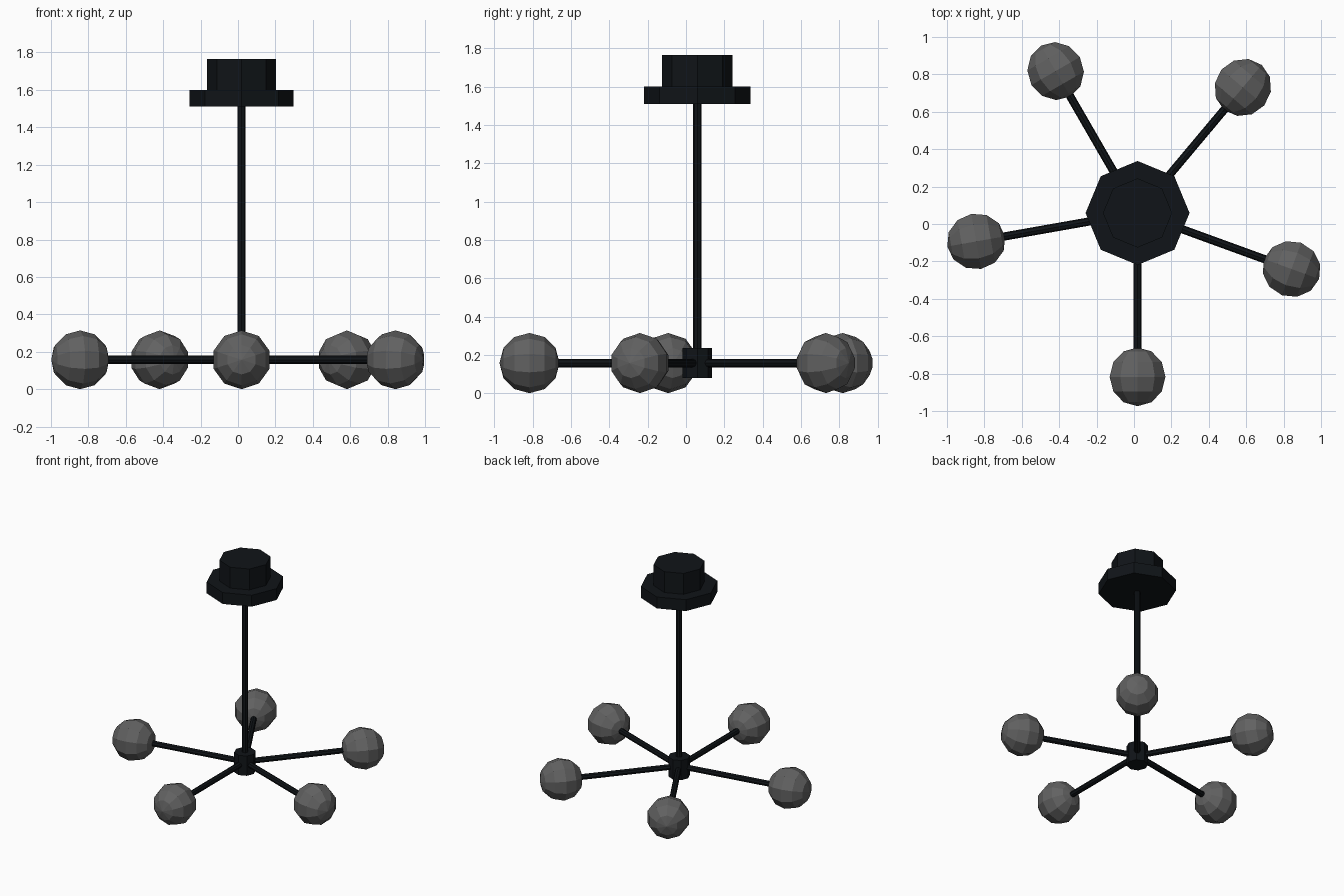
import bpy, bmesh
from math import sin, cos, pi, radians
from mathutils import Matrix

if "Cube" in bpy.data.objects:
    bpy.data.objects.remove(bpy.data.objects["Cube"])


def material(name, rgb):
    m = bpy.data.materials.new(name)
    m.diffuse_color = (*rgb, 1)
    m.use_nodes = True
    m.node_tree.nodes["Principled BSDF"].inputs["Base Color"].default_value = m.diffuse_color
    return m


METAL = material("dark_metal", (0.005, 0.007, 0.009))
GLASS = material("grey_glass", (0.12, 0.12, 0.12))


def lathe(name, profile, sides, matrix, mat):
    """Spin (radius, height) points around z, then place with matrix."""
    bm = bmesh.new()
    rings = [[bm.verts.new((r * cos(2 * pi * i / sides), r * sin(2 * pi * i / sides), z))
              for i in range(sides)] for r, z in profile]
    for a, b in zip(rings, rings[1:]):
        for i in range(sides):
            j = (i + 1) % sides
            bm.faces.new((a[i], a[j], b[j], b[i]))
    # close flat ends; pointed ends are merged below
    if profile[0][0] > 0:
        bm.faces.new(rings[0][::-1])
    if profile[-1][0] > 0:
        bm.faces.new(rings[-1])
    bmesh.ops.remove_doubles(bm, verts=bm.verts[:], dist=1e-5)
    bmesh.ops.recalc_face_normals(bm, faces=bm.faces[:])
    me = bpy.data.meshes.new(name)
    bm.to_mesh(me)
    bm.free()
    me.transform(matrix)
    me.materials.append(mat)
    ob = bpy.data.objects.new(name, me)
    bpy.context.collection.objects.link(ob)
    return ob


CX, CY = 0.019, 0.059      # lamp axis
BALL_R, ARM = 0.157, 0.876
axis = Matrix.Translation((CX, CY, 0))

# ceiling mount, stem and hub
lathe("ceiling_flange", [(0.278, 1.51), (0.278, 1.60)], 8, axis, METAL)
lathe("ceiling_cap", [(0.185, 1.60), (0.185, 1.765)], 8, axis, METAL)
lathe("stem", [(0.022, 0.2), (0.022, 1.52)], 8, axis, METAL)
lathe("hub", [(0.078, 0.08), (0.078, 0.236)], 8, axis, METAL)

# five arms, 70 degrees apart, each ending in a low-poly globe
globe = [(BALL_R * sin(pi * k / 6), -BALL_R * cos(pi * k / 6)) for k in range(7)]
globe[0], globe[-1] = (0, -BALL_R), (0, BALL_R)
for n in range(5):
    place = (Matrix.Translation((CX, CY, BALL_R))
             @ Matrix.Rotation(radians(-90 + 70 * n), 4, 'Z')
             @ Matrix.Rotation(pi / 2, 4, 'Y'))
    lathe(f"arm_{n + 1}", [(0.022, 0.03), (0.022, ARM - 0.1)], 8, place, METAL)
    lathe(f"globe_{n + 1}", globe, 10, place @ Matrix.Translation((0, 0, ARM)), GLASS)
